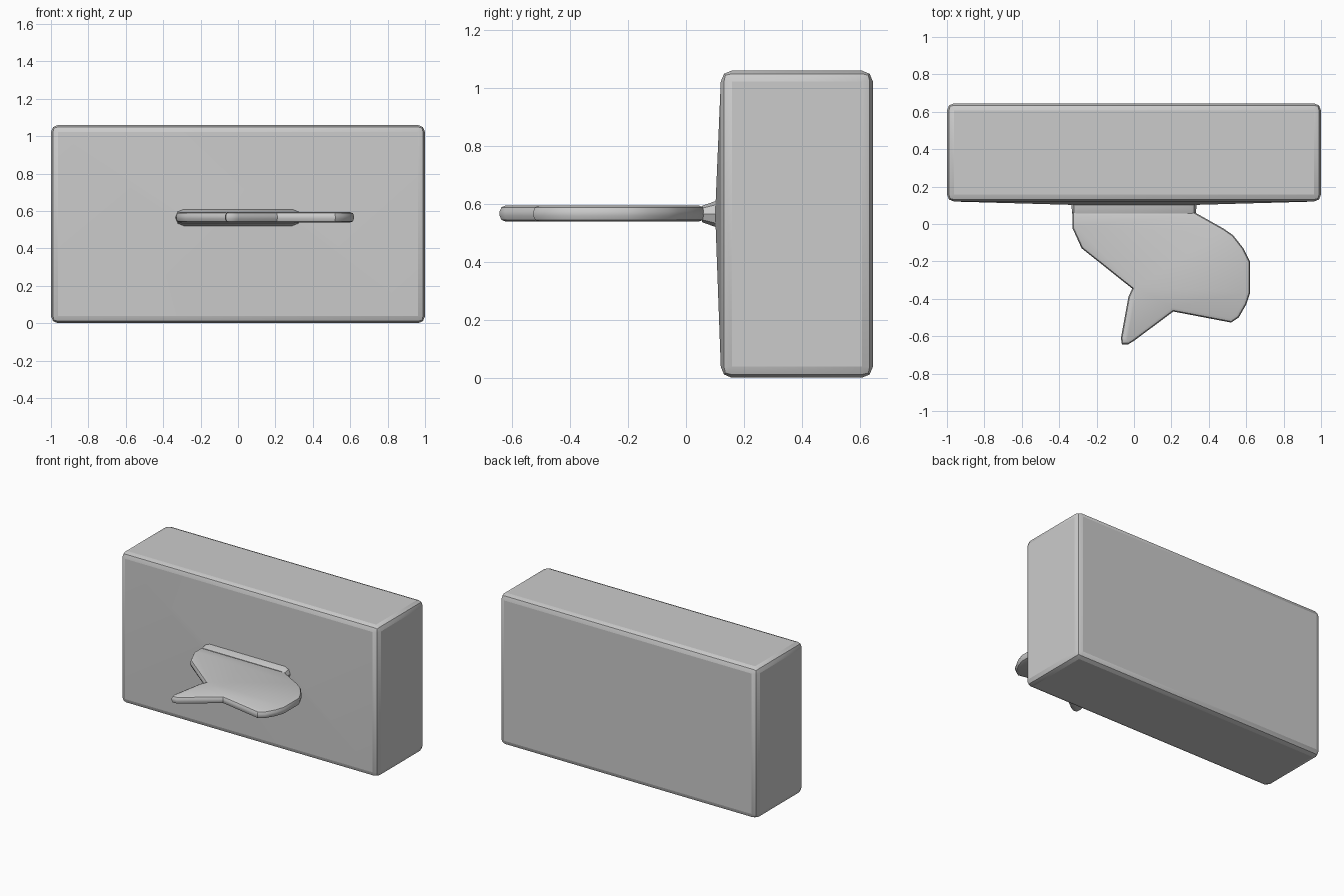
import bpy, bmesh, math

if "Cube" in bpy.data.objects:
    bpy.data.objects.remove(bpy.data.objects["Cube"])

ZC = 0.565  # height of the slot and sheet


def finish(bm, name, angle=28):
    bmesh.ops.recalc_face_normals(bm, faces=bm.faces)
    mesh = bpy.data.meshes.new(name)
    bm.to_mesh(mesh)
    bm.free()
    ob = bpy.data.objects.new(name, mesh)
    bpy.context.collection.objects.link(ob)
    bpy.ops.object.select_all(action='DESELECT')
    ob.select_set(True)
    bpy.context.view_layer.objects.active = ob
    bpy.ops.object.shade_smooth_by_angle(angle=math.radians(angle))
    return ob


# Box: bevelled block whose front swells gently towards the slot
bm = bmesh.new()
bmesh.ops.create_cube(bm, size=1)
for v in bm.verts:
    v.co.x *= 2.0
    v.co.y = 0.3825 + v.co.y * 0.525
    v.co.z = 0.53 + v.co.z * 1.06
bmesh.ops.bevel(bm, geom=bm.edges[:], offset=0.038, segments=2,
                profile=0.5, affect='EDGES')
front = min(bm.faces, key=lambda f: f.calc_center_median().y)
bmesh.ops.inset_individual(bm, faces=[front], thickness=0.1)
for v in front.verts:
    v.co = (math.copysign(0.32, v.co.x), 0.102,
            ZC + math.copysign(0.035, v.co.z - 0.53))
finish(bm, "tissue_box", 20)


# Neck: rounded slot lip tapering into the sheet
def slot_ring(bm, y, half_len, half_h, n=4):
    ring = []
    for side in (1, -1):
        for i in range(n + 1):
            a = -math.pi / 2 + math.pi * i / n
            x = side * (half_len - half_h + half_h * math.cos(a))
            ring.append(bm.verts.new((x, y, ZC + side * half_h * math.sin(a))))
    return ring


bm = bmesh.new()
rings = [slot_ring(bm, y, l, h) for y, l, h in
         ((0.13, 0.335, 0.044), (0.10, 0.335, 0.044), (0.055, 0.33, 0.028))]
for a, b in zip(rings, rings[1:]):
    for i in range(len(a)):
        j = (i + 1) % len(a)
        bm.faces.new((a[i], a[j], b[j], b[i]))
bm.faces.new(rings[0])
bm.faces.new(rings[-1])
finish(bm, "slot_neck")

# Tissue sheet: flat ragged outline with rounded rims
outline = [(-0.33, 0.065), (-0.33, -0.02), (-0.28, -0.13), (-0.01, -0.345),
           (-0.03, -0.39), (-0.07, -0.61), (-0.065, -0.643), (-0.03, -0.643),
           (0.0, -0.625), (0.21, -0.468), (0.52, -0.527), (0.56, -0.50),
           (0.60, -0.43), (0.62, -0.37), (0.62, -0.20), (0.585, -0.13),
           (0.53, -0.06), (0.48, -0.025), (0.32, 0.065)]
bm = bmesh.new()
base = bm.faces.new([bm.verts.new((x, y, 0.539)) for x, y in outline])
ext = bmesh.ops.extrude_face_region(bm, geom=[base], use_keep_orig=True)
for v in ext["geom"]:
    if isinstance(v, bmesh.types.BMVert):
        v.co.z = 0.594
rims = [e for e in bm.edges if abs(e.verts[0].co.z - e.verts[1].co.z) < 1e-4]
bmesh.ops.recalc_face_normals(bm, faces=bm.faces)
bmesh.ops.bevel(bm, geom=rims, offset=0.02, segments=2, profile=0.5,
                affect='EDGES', clamp_overlap=True)
finish(bm, "tissue_sheet", 35)
